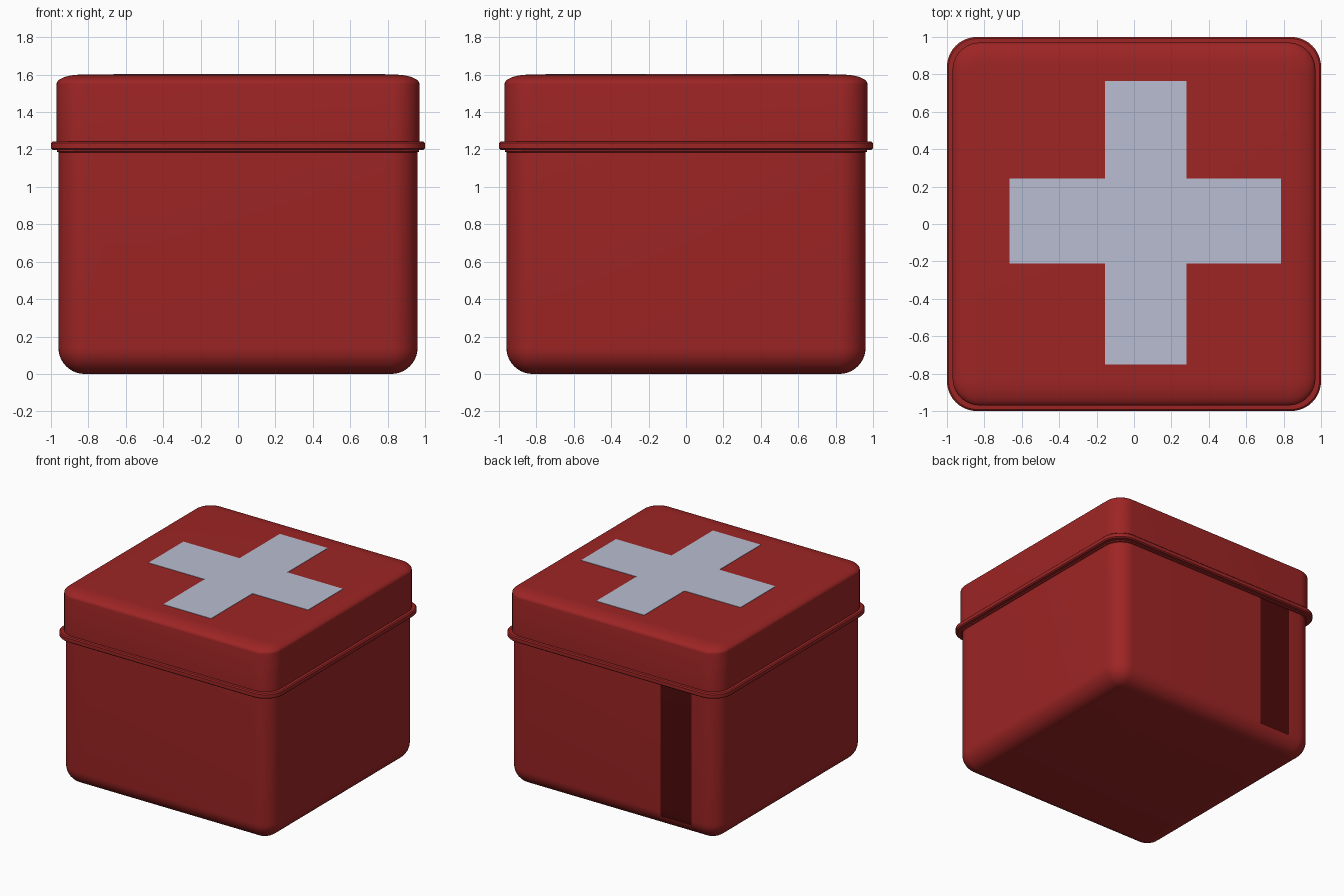
import bpy, bmesh, math

if "Cube" in bpy.data.objects:
    bpy.data.objects.remove(bpy.data.objects["Cube"])


def material(name, rgb):
    m = bpy.data.materials.new(name)
    m.diffuse_color = (*rgb, 1.0)
    m.use_nodes = True
    m.node_tree.nodes["Principled BSDF"].inputs["Base Color"].default_value = m.diffuse_color
    return m


RED = material("red", (0.34, 0.018, 0.018))
DARK = material("dark red", (0.075, 0.003, 0.003))
GREY = material("pale grey", (0.48, 0.51, 0.64))
SEG = 10


def ring(bm, half, radius, z):
    """Rounded square outline at height z."""
    verts = []
    c = half - radius
    for q, (sx, sy) in enumerate(((1, 1), (-1, 1), (-1, -1), (1, -1))):
        for i in range(SEG + 1):
            a = math.radians(90) * (q + i / SEG)
            verts.append(bm.verts.new((sx * c + radius * math.cos(a),
                                       sy * c + radius * math.sin(a), z)))
    return verts


def loft(profile):
    """Skin a stack of (half width, corner radius, z) outlines and cap both ends."""
    bm = bmesh.new()
    rings = [ring(bm, *p) for p in profile]
    n = len(rings[0])
    for a, b in zip(rings, rings[1:]):
        for i in range(n):
            j = (i + 1) % n
            bm.faces.new((a[i], a[j], b[j], b[i]))
    bm.faces.new(rings[0][::-1])
    bm.faces.new(rings[-1])
    return bm


def finish(bm, name, mats):
    bm.normal_update()
    me = bpy.data.meshes.new(name)
    bm.to_mesh(me)
    bm.free()
    ob = bpy.data.objects.new(name, me)
    bpy.context.collection.objects.link(ob)
    for m in mats:
        me.materials.append(m)
    bpy.ops.object.select_all(action='DESELECT')
    ob.select_set(True)
    bpy.context.view_layer.objects.active = ob
    bpy.ops.object.shade_smooth_by_angle(angle=math.radians(32))
    return ob


# Body: rounded base, straight walls, dark strip on the back wall
R = 0.14
profile = []
for i in range(SEG + 1):
    a = math.radians(90) * i / SEG
    inset = R * (1 - math.sin(a))
    profile.append((0.96 - inset, max(0.145 - inset, 0.004), R * (1 - math.cos(a))))
profile += [(0.96, 0.145, 1.185), (0.968, 0.15, 1.188), (0.968, 0.15, 1.205)]
bm = loft(profile)
for x in (-0.44, -0.72):
    bmesh.ops.bisect_plane(bm, geom=bm.verts[:] + bm.edges[:] + bm.faces[:],
                           plane_co=(x, 0, 0), plane_no=(1, 0, 0))
bm.normal_update()
for f in bm.faces:
    c = f.calc_center_median()
    if f.normal.y > 0.3 and -0.72 < c.x < -0.44 and 0.09 < c.z < 1.186:
        f.material_index = 1
finish(bm, "box_body", [RED, DARK])

# Rim: thin band between body and lid
finish(loft([(0.95, 0.14, 1.197), (0.992, 0.155, 1.198), (1.0, 0.16, 1.206),
             (1.0, 0.16, 1.234), (0.992, 0.155, 1.242), (0.95, 0.14, 1.243)]),
       "rim", [RED])

# Lid: straight walls with a softly flattened top edge
profile = [(0.97, 0.145, 1.235)]
for i in range(SEG + 1):
    a = math.radians(90) * i / SEG
    inset = 0.13 * (1 - math.cos(a))
    profile.append((0.97 - inset, 0.145 - inset, 1.55 + 0.05 * math.sin(a)))
finish(loft(profile), "lid", [RED])

# Cross: thin plate on the lid
bm = bmesh.new()
x0, x1, x2, x3 = -0.665, -0.155, 0.28, 0.785
y0, y1, y2, y3 = -0.75, -0.212, 0.242, 0.765
outline = [(x1, y0), (x2, y0), (x2, y1), (x3, y1), (x3, y2), (x2, y2),
           (x2, y3), (x1, y3), (x1, y2), (x0, y2), (x0, y1), (x1, y1)]
face = bm.faces.new([bm.verts.new((x, y, 1.598)) for x, y in outline])
top = bmesh.ops.extrude_face_region(bm, geom=[face])
bmesh.ops.translate(bm, vec=(0, 0, 0.005),
                    verts=[v for v in top["geom"] if isinstance(v, bmesh.types.BMVert)])
bmesh.ops.recalc_face_normals(bm, faces=bm.faces[:])
finish(bm, "cross", [GREY])
